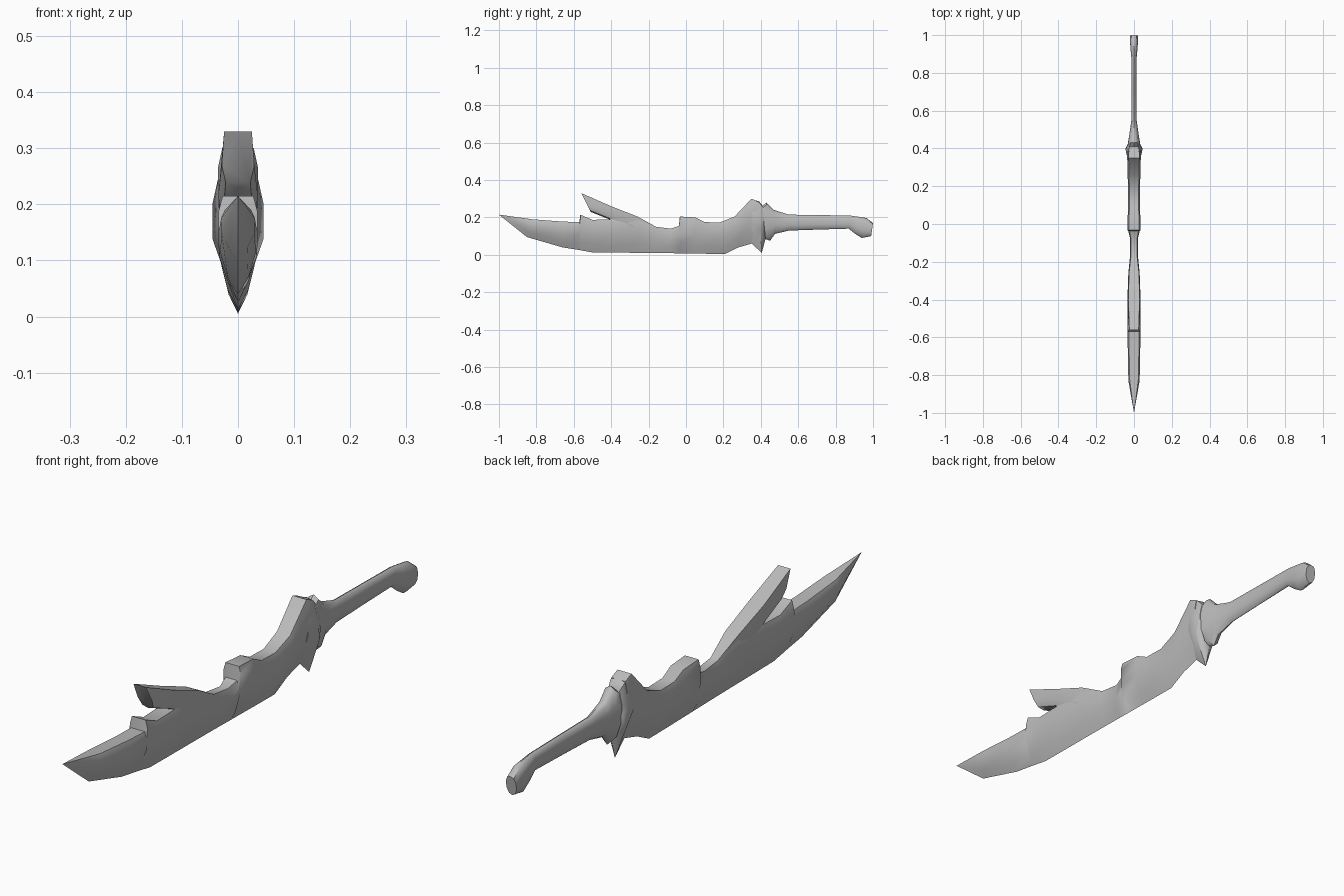
import bpy, bmesh, math

cube = bpy.data.objects.get("Cube")
if cube:
    bpy.data.objects.remove(cube)

steel = bpy.data.materials.new("grey_steel")
steel.use_nodes = True
GREY = (0.5, 0.5, 0.5, 1)
steel.diffuse_color = GREY
steel.node_tree.nodes["Principled BSDF"].inputs["Base Color"].default_value = GREY


def loft(name, sections, profile, wave=0.0, angle=50):
    """Join mirrored cross-sections; each is (bottom y, bottom z, top y, top z, half width)."""
    bm = bmesh.new()
    loops = []
    for i, (yb, zb, yt, zt, w) in enumerate(sections):
        half = []
        for k, (t, x) in enumerate(profile):
            if k == 1:
                t += wave * (1 if i % 2 else -1)
            half.append((x * w, yb + t * (yt - yb), zb + t * (zt - zb)))
        ring = half + [(-x, y, z) for x, y, z in reversed(half[1:-1])]
        loops.append([bm.verts.new(p) for p in ring])
    n = len(loops[0])
    for a, b in zip(loops, loops[1:]):
        for j in range(n):
            k = (j + 1) % n
            bm.faces.new((a[j], a[k], b[k], b[j]))
    bm.faces.new(loops[0])
    bm.faces.new(loops[-1])
    bmesh.ops.remove_doubles(bm, verts=bm.verts, dist=0.0005)
    bmesh.ops.recalc_face_normals(bm, faces=bm.faces)
    mesh = bpy.data.meshes.new(name)
    bm.to_mesh(mesh)
    bm.free()
    mesh.materials.append(steel)
    obj = bpy.data.objects.new(name, mesh)
    bpy.context.collection.objects.link(obj)
    bpy.ops.object.select_all(action='DESELECT')
    obj.select_set(True)
    bpy.context.view_layer.objects.active = obj
    bpy.ops.object.shade_smooth_by_angle(angle=math.radians(angle))
    return obj


# Cross-sections as (height fraction, width fraction), bottom to top
BLADE = [(0, 0), (.25, .55), (.55, .97), (.85, 1), (1, .78), (1.0, 0)]
ROUND = [(0, 0), (.08, .6), (.35, 1), (.7, 1), (.94, .65), (1, 0)]
SPIKE = [(0, 0), (.08, .75), (.4, 1), (1, .85), (1, 0)]
GUARD = [(0, 0), (.46, 1), (.7, 1), (.98, .62), (1, 0)]

# Blade with notched spine and sharp lower edge
loft("blade", [
    (-1, .215, -1, .215, 0),
    (-.85, .095, -.82, .19, .03),
    (-.66, .04, -.66, .178, .033),
    (-.572, .026, -.57, .175, .035),
    (-.567, .025, -.565, .215, .035),
    (-.5, .013, -.5, .187, .034),
    (-.41, .012, -.41, .19, .035),
    (-.26, .011, -.26, .203, .03),
    (-.16, .01, -.16, .15, .02),
    (-.08, .009, -.08, .14, .02),
    (-.038, .008, -.038, .155, .03),
    (-.033, .008, -.033, .205, .035),
    (.05, .007, .05, .2, .033),
    (.1, .006, .1, .175, .031),
    (.21, .005, .18, .173, .031),
    (.28, .04, .26, .205, .034),
    (.35, .06, .35, .3, .036),
    (.4, .06, .385, .285, .036),
], BLADE, wave=.04)

# Forward-sweeping spike on the spine
loft("spine_spike", [
    (-.51, .23, -.56, .33, .029),
    (-.41, .19, -.4, .26, .035),
    (-.3, .11, -.26, .205, .031),
    (-.2, .1, -.16, .15, .018),
], SPIKE)

# Flared guard with a downward point
loft("guard", [
    (.35, .062, .35, .298, .035),
    (.405, .01, .39, .286, .045),
    (.425, .085, .41, .262, .036),
], GUARD)

# Collar, grip and hooked pommel
loft("handle", [
    (.425, .085, .408, .262, .034),
    (.45, .075, .43, .28, .03),
    (.475, .112, .47, .24, .025),
    (.55, .13, .55, .215, .014),
    (.7, .135, .7, .213, .013),
    (.87, .14, .88, .21, .013),
    (.905, .112, .92, .204, .017),
    (.94, .09, .965, .197, .02),
    (.99, .1, 1.0, .17, .02),
], ROUND)
